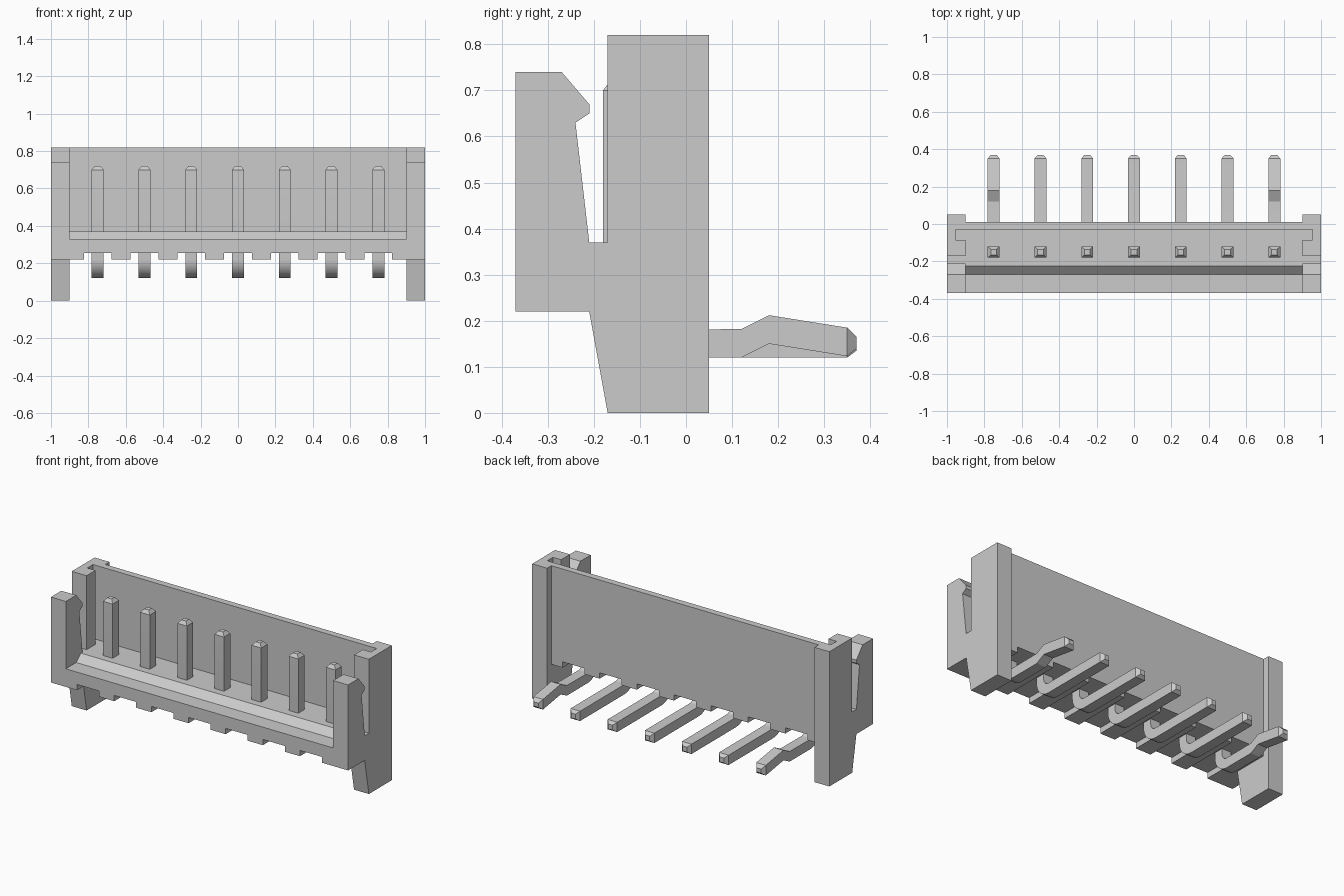
import bpy, bmesh, math

if "Cube" in bpy.data.objects:
    bpy.data.objects.remove(bpy.data.objects["Cube"])

PITCH, COUNT = 0.25, 7
PIN_X = [(i - (COUNT - 1) / 2) * PITCH for i in range(COUNT)]


def make_object(name, bm):
    bmesh.ops.recalc_face_normals(bm, faces=bm.faces)
    mesh = bpy.data.meshes.new(name)
    bm.to_mesh(mesh)
    bm.free()
    obj = bpy.data.objects.new(name, mesh)
    bpy.context.collection.objects.link(obj)
    return obj


def add_prism(bm, profile, x0, x1):
    """Extrude a (y, z) profile along x."""
    a = [bm.verts.new((x0, y, z)) for y, z in profile]
    b = [bm.verts.new((x1, y, z)) for y, z in profile]
    bm.faces.new(a)
    bm.faces.new(b[::-1])
    for i in range(len(a)):
        j = (i + 1) % len(a)
        bm.faces.new((a[i], a[j], b[j], b[i]))


def prisms(name, profile, spans):
    bm = bmesh.new()
    for x0, x1 in spans:
        add_prism(bm, profile, x0, x1)
    return make_object(name, bm)


def rect(y0, y1, z0, z1):
    return [(y0, z0), (y1, z0), (y1, z1), (y0, z1)]


def boolean(target, other, operation):
    mod = target.modifiers.new(operation.title(), 'BOOLEAN')
    mod.operation, mod.object, mod.solver = operation, other, 'EXACT'
    other.hide_render = True
    bpy.context.view_layer.objects.active = target
    bpy.ops.object.modifier_apply(modifier=mod.name)
    bpy.data.objects.remove(other)


# Housing: floor with sloped front lip and tall back wall
housing = prisms("housing", [
    (-0.37, 0.22), (-0.37, 0.33), (-0.27, 0.33), (-0.225, 0.37),
    (-0.03, 0.37), (-0.03, 0.82), (0.01, 0.82), (0.01, 0.22)], [(-0.9, 0.9)])

# End walls with latch arms and feet
end_profile = [
    (-0.37, 0.22), (-0.37, 0.74), (-0.27, 0.74), (-0.21, 0.67), (-0.21, 0.65),
    (-0.24, 0.63), (-0.21, 0.37), (-0.17, 0.37), (-0.17, 0.82), (0.05, 0.82),
    (0.05, 0.0), (-0.17, 0.0), (-0.21, 0.22)]
boolean(housing, prisms("end_walls", end_profile, [(-1, -0.9), (0.9, 1)]), 'UNION')

# Guide grooves inside the end walls
boolean(housing, prisms("groove_cutter", rect(-0.085, -0.03, 0.37, 0.9),
                        [(-0.955, -0.85), (0.85, 0.955)]), 'DIFFERENCE')

# Notches under the floor around each pin
boolean(housing, prisms("notch_cutter", rect(-0.45, 0.1, 0.1, 0.255),
                        [(x - 0.074, x + 0.074) for x in PIN_X]), 'DIFFERENCE')

# Merge coplanar faces left by the booleans
bm = bmesh.new()
bm.from_mesh(housing.data)
bmesh.ops.remove_doubles(bm, verts=bm.verts, dist=1e-5)
bmesh.ops.dissolve_limit(bm, angle_limit=0.01, verts=bm.verts, edges=bm.edges)
bm.to_mesh(housing.data)
bm.free()


def make_pin(name, x, kinked):
    """Loft a square section along a bent path: (outer point, inner point, half width)."""
    w, tip = 0.032, 0.015
    rings = [((-0.165, 0.72), (-0.135, 0.72), tip), ((-0.18, 0.70), (-0.12, 0.70), w)]
    for i in range(9):
        a = math.pi + i * math.pi / 16
        c, s = math.cos(a), math.sin(a)
        rings.append(((-0.08 + 0.10 * c, 0.22 + 0.10 * s),
                      (-0.08 + 0.04 * c, 0.22 + 0.04 * s), w))
    if kinked:
        rings += [((y, z), (y, z + 0.062), w)
                  for y, z in ((0.12, 0.12), (0.18, 0.15), (0.35, 0.123))]
        rings.append(((0.37, 0.14), (0.37, 0.165), tip))
    else:
        rings += [((0.35, 0.12), (0.35, 0.18), w), ((0.37, 0.135), (0.37, 0.165), tip)]
    bm = bmesh.new()
    loops = [[bm.verts.new(p) for p in (
        (x - h, *o), (x + h, *o), (x + h, *i), (x - h, *i))] for o, i, h in rings]
    for a, b in zip(loops, loops[1:]):
        for k in range(4):
            m = (k + 1) % 4
            bm.faces.new((a[k], a[m], b[m], b[k]))
    bm.faces.new(loops[0][::-1])
    bm.faces.new(loops[-1])
    return make_object(name, bm)


# Contact pins: the outermost two have kinked tails
pins = [make_pin(f"pin_{i + 1}", x, i in (0, COUNT - 1)) for i, x in enumerate(PIN_X)]

# Smooth only the rounded bends
bpy.ops.object.select_all(action='DESELECT')
for pin in pins:
    pin.select_set(True)
bpy.context.view_layer.objects.active = pins[0]
bpy.ops.object.shade_smooth_by_angle(angle=math.radians(15))
